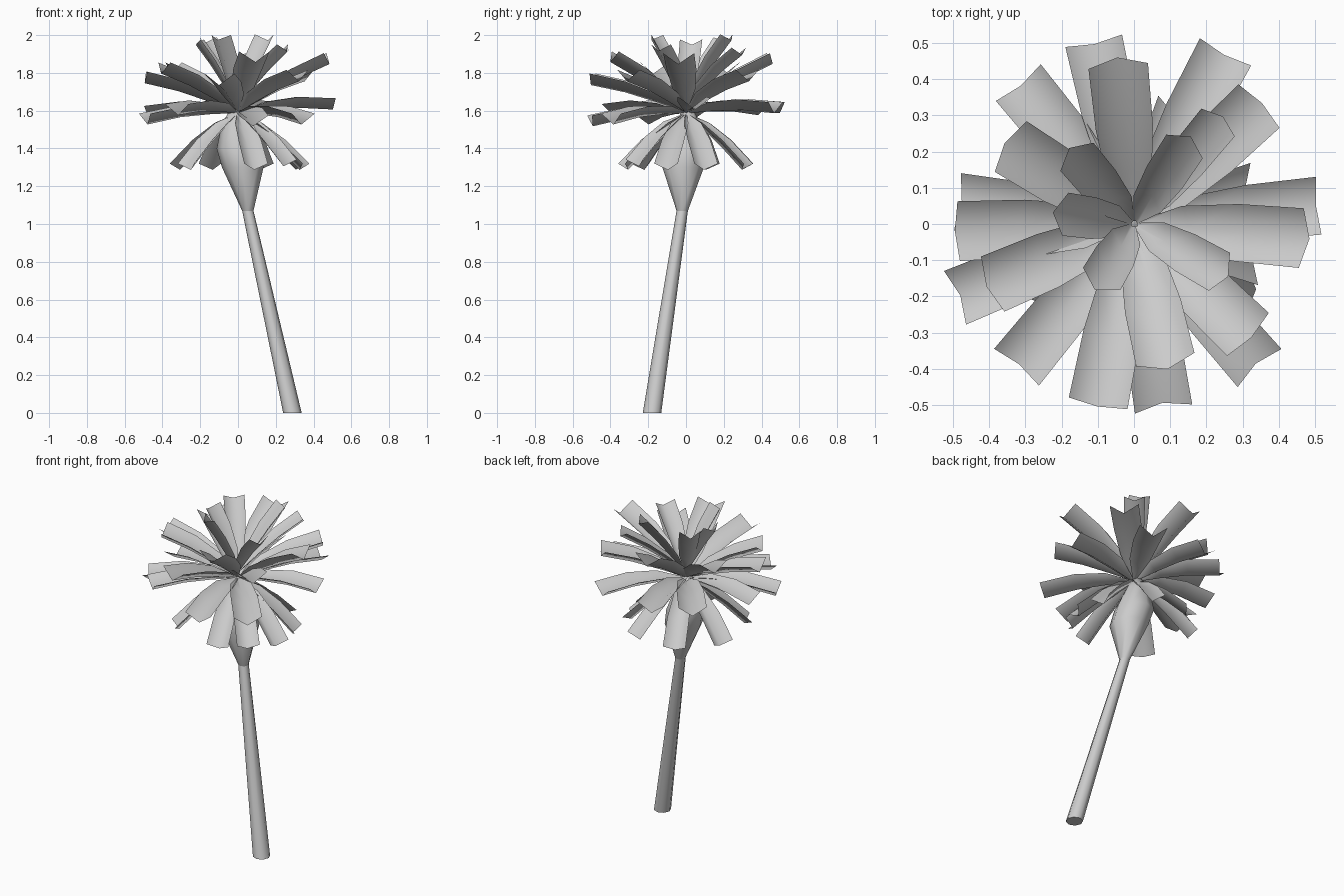
import bpy, bmesh, math
from mathutils import Vector

if "Cube" in bpy.data.objects:
    bpy.data.objects.remove(bpy.data.objects["Cube"])


def finish(bm, name, angle):
    me = bpy.data.meshes.new(name)
    bm.to_mesh(me)
    bm.free()
    ob = bpy.data.objects.new(name, me)
    bpy.context.collection.objects.link(ob)
    bpy.ops.object.select_all(action='DESELECT')
    ob.select_set(True)
    bpy.context.view_layer.objects.active = ob
    bpy.ops.object.shade_smooth_by_angle(angle=math.radians(angle))
    return ob


def tube(name, stations, sides=6):
    """Closed tube through (x, y, z, radius) stations, horizontal rings."""
    bm = bmesh.new()
    rings = []
    for x, y, z, r in stations:
        rings.append([bm.verts.new((x + r * math.cos(2 * math.pi * i / sides),
                                    y + r * math.sin(2 * math.pi * i / sides), z))
                      for i in range(sides)])
    for a, b in zip(rings, rings[1:]):
        for i in range(sides):
            j = (i + 1) % sides
            bm.faces.new((a[i], a[j], b[j], b[i]))
    bm.faces.new(rings[0][::-1])
    bm.faces.new(rings[-1])
    return finish(bm, name, 65)


def frond(name, x, y, z, width, base_z, lift):
    """Gutter-shaped leaf from the crown to a tip, edges raised, spine arched."""
    base = Vector((0.03 * x, 0.03 * y, base_z))
    tip = Vector((x, y, z))
    ctrl = (base + tip) / 2 + Vector((0, 0, 2 * lift))
    side = Vector((-y, x, 0)).normalized()
    bm = bmesh.new()
    rows = []
    for t, w in ((0, 0.12), (0.28, 0.74), (0.62, 0.96), (1, 1)):
        p = base * (1 - t) ** 2 + ctrl * 2 * t * (1 - t) + tip * t * t
        d = ((ctrl - base) * (1 - t) + (tip - ctrl) * t).normalized()
        up = d.cross(side)
        h = w * width / 2
        rows.append([bm.verts.new(p + side * s * h + up * (abs(s) - 0.4) * h * 0.75)
                     for s in (-1, 0, 1)])
    for a, b in zip(rows, rows[1:]):
        for i in range(2):
            bm.faces.new((a[i], b[i], b[i + 1], a[i + 1]))
    return finish(bm, name, 85)


# Leaning trunk and the swollen crown on top of it
tube("trunk", [(0.288, -0.18, 0, 0.049), (0.052, -0.02, 1.07, 0.03)], 8)
tube("crown_bulb", [(0.052, -0.02, 1.07, 0.03), (0.025, -0.015, 1.3, 0.11),
                    (0.0, 0.0, 1.4, 0.113), (-0.015, 0.01, 1.53, 0.07),
                    (-0.015, 0.01, 1.6, 0.03)], 8)

# Frond tiers: base height, arch, width, tips (x, y, z)
tiers = {
    "top_frond": (1.63, 0.02, 0.12, [
        (-0.17, 0.20, 1.97), (-0.21, 0.03, 1.96), (-0.10, -0.17, 1.985),
        (0.25, -0.14, 1.93), (0.15, 0.23, 1.985), (0.24, 0.29, 1.91)]),
    "upper_frond": (1.60, 0.022, 0.165, [
        (-0.045, 0.45, 1.87), (0.35, 0.33, 1.78), (0.475, -0.04, 1.87),
        (0.32, -0.31, 1.78), (0.09, -0.39, 1.88), (-0.10, -0.50, 1.76),
        (-0.40, -0.17, 1.82), (-0.35, 0.22, 1.82), (-0.49, -0.02, 1.77)]),
    "middle_frond": (1.59, 0.025, 0.16, [
        (0.505, 0.05, 1.63), (0.25, 0.47, 1.61), (-0.11, 0.50, 1.61),
        (-0.315, 0.385, 1.60), (-0.48, 0.06, 1.59), (-0.485, -0.20, 1.55),
        (-0.32, -0.39, 1.60), (0.08, -0.50, 1.54), (0.34, -0.39, 1.55)]),
    "lower_frond": (1.58, 0.02, 0.13, [
        (0.09, -0.32, 1.30), (0.34, -0.10, 1.30), (0.32, 0.10, 1.30),
        (0.12, 0.31, 1.30), (-0.14, 0.31, 1.30), (-0.32, 0.11, 1.30),
        (-0.26, -0.23, 1.30), (0.25, -0.26, 1.32)]),
}
for tier, (base_z, lift, width, tips) in tiers.items():
    for n, (x, y, z) in enumerate(tips, 1):
        frond(f"{tier}_{n}", x, y, z, width, base_z, lift)
